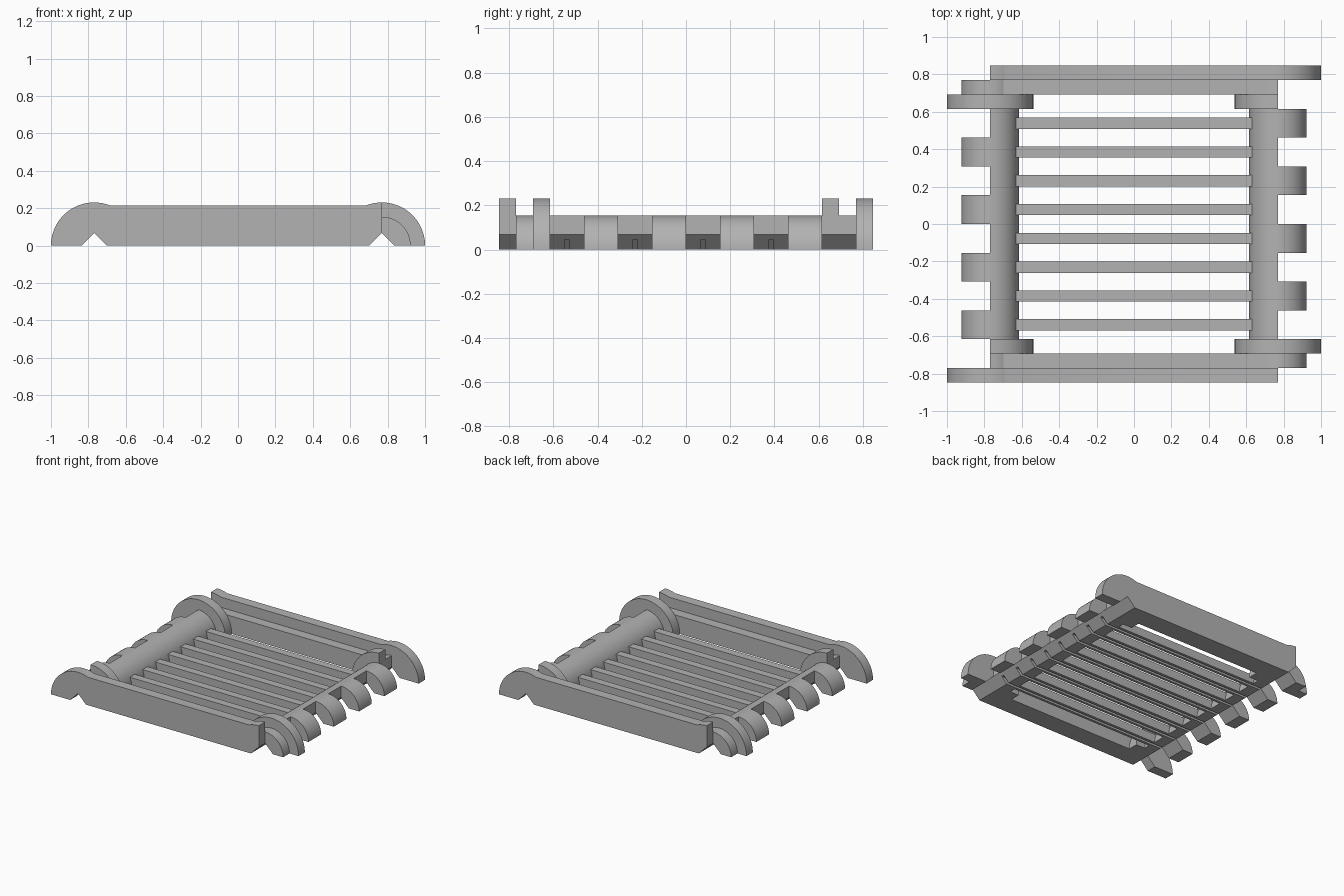
import bpy, bmesh, math
from mathutils import Matrix

cube = bpy.data.objects.get("Cube")
if cube:
    bpy.data.objects.remove(cube, do_unlink=True)

U = 1 / 13            # width of one plate
C = 10 * U            # hinge axis distance from the centre
BIG, SMALL = 3 * U, 2 * U
NOTCH = 0.067         # half width and height of the hinge groove
SLOT = 0.046          # height of the groove under each bar
RIBS = [(2 * i - 7) * U for i in range(8)]

grey = bpy.data.materials.new("steel_grey")
grey.use_nodes = True
grey.diffuse_color = (0.45, 0.45, 0.45, 1)
grey.node_tree.nodes["Principled BSDF"].inputs["Base Color"].default_value = (0.45, 0.45, 0.45, 1)


def arc(cx, r, start, end, steps=20):
    angles = [math.radians(start + (end - start) * i / steps) for i in range(steps + 1)]
    return [(cx + r * math.cos(a), r * math.sin(a)) for a in angles]


def prism(bm, profile, y0, y1):
    """Extrude an x-z profile along y."""
    face = bm.faces.new([bm.verts.new((x, y0, z)) for x, z in profile])
    moved = bmesh.ops.extrude_face_region(bm, geom=[face])["geom"]
    verts = [v for v in moved if isinstance(v, bmesh.types.BMVert)]
    bmesh.ops.translate(bm, verts=verts, vec=(0, y1 - y0, 0))


def rect(x0, x1, z0, z1):
    return [(x0, z0), (x1, z0), (x1, z1), (x0, z1)]


def build(name, prisms, turned=False):
    bm = bmesh.new()
    for profile, y0, y1 in prisms:
        prism(bm, profile, y0, y1)
    if turned:
        bm.transform(Matrix.Rotation(math.pi, 4, "Z"))
    bmesh.ops.recalc_face_normals(bm, faces=bm.faces)
    for f in bm.faces:
        f.smooth = True
    mesh = bpy.data.meshes.new(name)
    bm.to_mesh(mesh)
    bm.free()
    mesh.set_sharp_from_angle(angle=math.radians(20))
    mesh.materials.append(grey)
    obj = bpy.data.objects.new(name, mesh)
    bpy.context.collection.objects.link(obj)
    return obj


def full_round(cx, r):
    return arc(cx, r, 180, 0, 40) + [(cx + NOTCH, 0), (cx, NOTCH), (cx - NOTCH, 0)]


def half_round(cx, r, side):
    pts = arc(0, r, 90, 0) + [(NOTCH, 0), (0, NOTCH)]
    return [(cx + side * x, z) for x, z in pts]


def beam(r, h, side):
    """Straight bar with a rounded nose on one side and a cut end on the other."""
    a = math.degrees(math.acos(h / r))
    pts = arc(-C, r, 180, 90 - a, 32) + arc(C, r, 90 + a, 90, 6)
    pts += [(C, NOTCH), (C - NOTCH, 0), (-C + NOTCH, 0), (-C, NOTCH), (-C - NOTCH, 0)]
    return [(-side * x, z) for x, z in pts]


# Both ends are the same casting, turned half way round
for turned, end, tube_side in ((False, "front", "left"), (True, "back", "right")):
    build(end + "_side_plate", [(beam(BIG, 0.215, -1), -11 * U, -10 * U)], turned)
    build(end + "_inner_rail", [(beam(SMALL, 0.136, 1), -10 * U, -9 * U)], turned)
    build(end + "_round_flange", [(full_round(C, BIG), -9 * U, -8 * U)], turned)
    build(end + "_half_flange", [(half_round(-C, BIG, 1), -9 * U, -8 * U)], turned)

# Groove cutter running under every bar
cutter = build("groove_cutter", [(rect(-C + 0.001, C - 0.001, -0.05, SLOT), y - 0.01, y + 0.01) for y in RIBS])
cutter.hide_render = True


def cut(obj):
    mod = obj.modifiers.new("grooves", "BOOLEAN")
    mod.operation = "DIFFERENCE"
    mod.solver = "EXACT"
    mod.object = cutter
    deps = bpy.context.evaluated_depsgraph_get()
    mesh = bpy.data.meshes.new_from_object(obj.evaluated_get(deps))
    obj.modifiers.clear()
    obj.data = mesh
    mesh.set_sharp_from_angle(angle=math.radians(20))


# Hinge tubes with their knuckles
for turned, side in ((False, "right_side"), (True, "left_side")):
    tube = build(side + "_hinge_tube", [(half_round(-C, SMALL, 1), -8 * U, 8 * U)], turned)
    cut(tube)
    build(side + "_knuckles",
          [(half_round(-C, SMALL, -1), y, y + 2 * U) for y in (-8 * U, -4 * U, 0, 4 * U)], turned)

# Grate bars across the middle
bars = build("grate_bars", [(rect(-0.636, 0.636, 0, 0.065), y - 0.03, y + 0.03) for y in RIBS])
cut(bars)
bpy.data.objects.remove(cutter, do_unlink=True)
